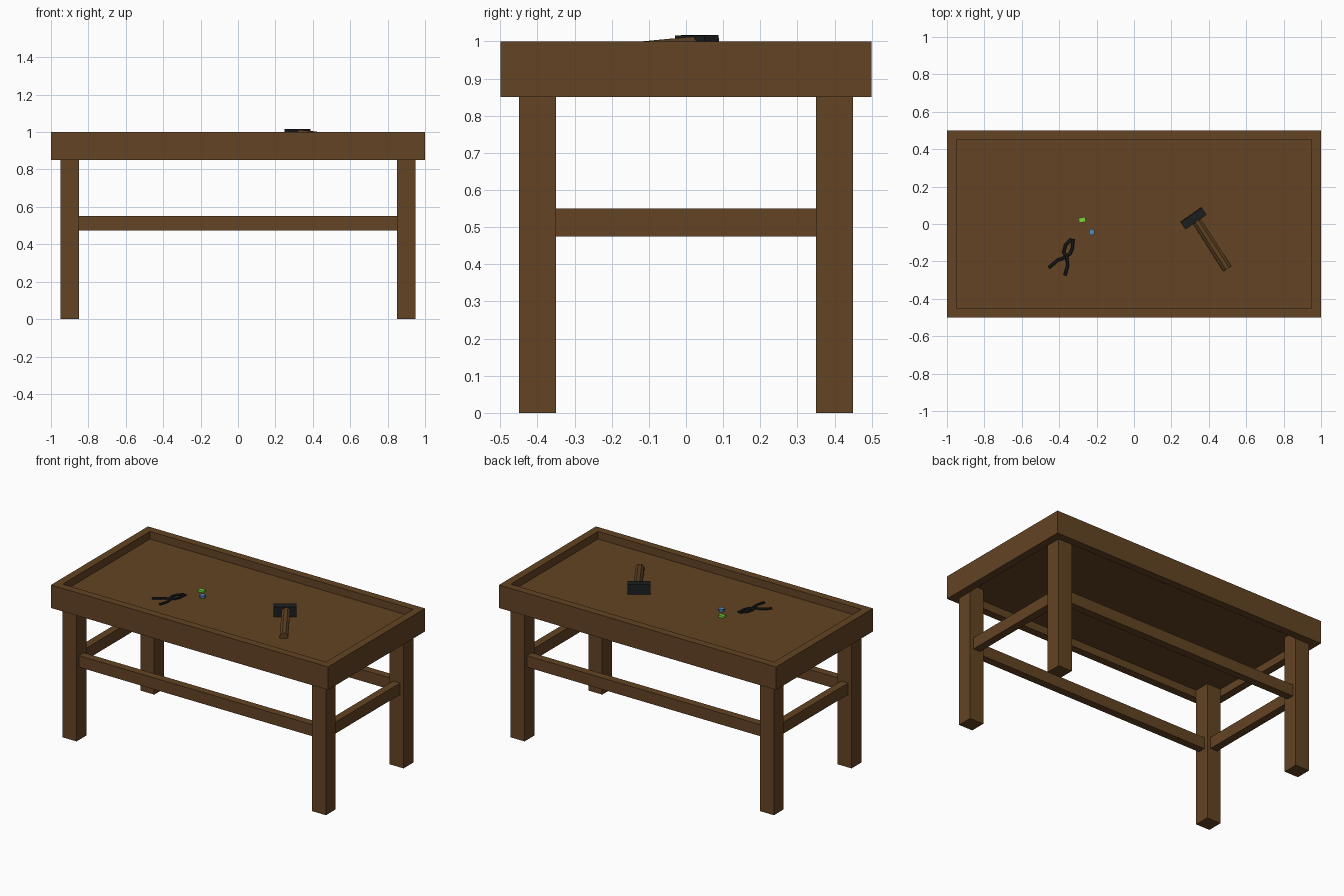
import bpy, bmesh
from math import radians
from mathutils import Vector, Matrix

if "Cube" in bpy.data.objects:
    bpy.data.objects.remove(bpy.data.objects["Cube"])


def material(name, rgb):
    m = bpy.data.materials.new(name)
    m.diffuse_color = (*rgb, 1)
    m.use_nodes = True
    m.node_tree.nodes["Principled BSDF"].inputs["Base Color"].default_value = m.diffuse_color
    return m


wood = material("wood", (0.125, 0.057, 0.017))
handle_wood = material("handle_wood", (0.115, 0.055, 0.018))
iron = material("iron", (0.012, 0.013, 0.015))
green = material("green", (0.18, 0.70, 0.05))
blue = material("blue", (0.08, 0.25, 0.48))


def add_object(name, bm, mat, matrix=Matrix()):
    bmesh.ops.recalc_face_normals(bm, faces=bm.faces)
    me = bpy.data.meshes.new(name)
    bm.to_mesh(me)
    bm.free()
    me.materials.append(mat)
    ob = bpy.data.objects.new(name, me)
    ob.matrix_world = matrix
    bpy.context.collection.objects.link(ob)
    return ob


def box(name, size, mat, matrix=Matrix()):
    bm = bmesh.new()
    bmesh.ops.create_cube(bm, size=1)
    bmesh.ops.scale(bm, vec=size, verts=bm.verts)
    return add_object(name, bm, mat, matrix)


def prism(name, sides, radius, height, mat, matrix=Matrix()):
    bm = bmesh.new()
    bmesh.ops.create_cone(bm, cap_ends=True, segments=sides, radius1=radius,
                          radius2=radius, depth=height)
    return add_object(name, bm, mat, matrix)


move = Matrix.Translation

# Table top: slab recessed inside a rim on both the top and the underside
bm = bmesh.new()
bmesh.ops.create_cube(bm, size=1)
bmesh.ops.scale(bm, vec=(2, 1, 0.15), verts=bm.verts)
for face in [f for f in bm.faces if abs(f.calc_center_median().z) > 0.05]:
    sign = 1 if face.calc_center_median().z > 0 else -1
    bmesh.ops.inset_region(bm, faces=[face], thickness=0.05, use_even_offset=True)
    floor = bmesh.ops.extrude_discrete_faces(bm, faces=[face])["faces"][0]
    bmesh.ops.translate(bm, vec=(0, 0, -0.05 * sign), verts=floor.verts)
add_object("table_top", bm, wood, move((0, 0, 0.925)))

# Legs and stretchers
for sx, xname in ((-1, "left"), (1, "right")):
    for sy, yname in ((-1, "front"), (1, "back")):
        box(f"{yname}_{xname}_leg", (0.1, 0.1, 0.9), wood,
            move((sx * 0.9, sy * 0.4, 0.45)))
    box(f"{xname}_stretcher", (0.05, 0.7, 0.075), wood,
        move((sx * 0.9, 0, 0.5125)))
for sy, yname in ((-1, "front"), (1, "back")):
    box(f"{yname}_stretcher", (1.7, 0.05, 0.075), wood,
        move((0, sy * 0.4, 0.5125)))

# Mallet: block head, octagonal handle sloping to the tray floor
mallet = (move((0.318, 0.03, 0.9835)) @ Matrix.Rotation(radians(35), 4, "Z")
          @ Matrix.Rotation(radians(1.8), 4, "X"))
box("mallet_head", (0.138, 0.047, 0.0665), iron, mallet)
prism("mallet_handle", 8, 0.0235, 0.315, handle_wood,
      mallet @ move((0, -0.167, 0)) @ Matrix.Diagonal((1.2, 1, 1, 1))
      @ Matrix.Rotation(radians(90), 4, "X")
      @ Matrix.Rotation(radians(22.5), 4, "Z"))


# Pliers: two crossing arms swept along short paths with a chamfered section
def arm(name, path, z, half_w=0.0085, half_h=0.006):
    pts = [Vector((x, y, z)) for x, y in path]
    bm = bmesh.new()
    rings = []
    for i, p in enumerate(pts):
        t = (pts[min(i + 1, len(pts) - 1)] - pts[max(i - 1, 0)]).normalized()
        side = Vector((-t.y, t.x, 0))
        rings.append([bm.verts.new(p + side * a * half_w + Vector((0, 0, b * half_h)))
                      for a, b in ((1, -.5), (1, .5), (.5, 1), (-.5, 1),
                                   (-1, .5), (-1, -.5), (-.5, -1), (.5, -1))])
    for r, s in zip(rings, rings[1:]):
        for j in range(8):
            k = (j + 1) % 8
            bm.faces.new((r[j], r[k], s[k], s[j]))
    bm.faces.new(rings[0])
    bm.faces.new(rings[-1])
    add_object(name, bm, iron)


arm("pliers_left_arm", [(-.325, -.080), (-.330, -.131), (-.340, -.156),
                        (-.366, -.178), (-.406, -.192), (-.456, -.234)], 0.956)
arm("pliers_right_arm", [(-.334, -.080), (-.366, -.113), (-.376, -.150),
                         (-.358, -.184), (-.355, -.225), (-.370, -.275)], 0.957)

# Small coloured pieces on the tray
box("green_piece", (0.036, 0.026, 0.013), green,
    move((-0.277, 0.022, 0.9565)) @ Matrix.Rotation(radians(10), 4, "Z"))
prism("blue_piece", 6, 0.018, 0.018, blue, move((-0.226, -0.043, 0.959)))
